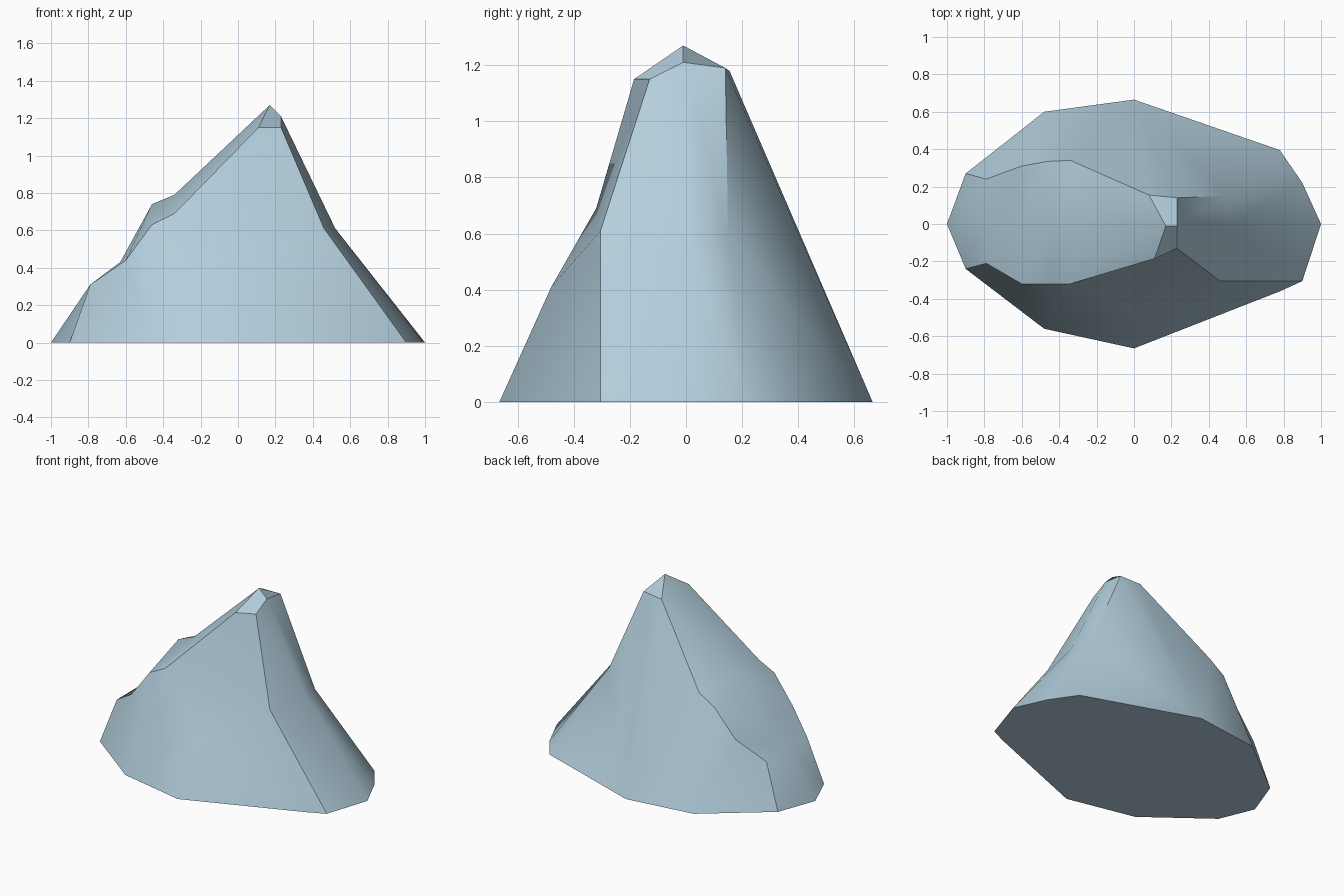
import bpy, bmesh, math

if "Cube" in bpy.data.objects:
    bpy.data.objects.remove(bpy.data.objects["Cube"])

# Crest profiles running left foot -> summit -> right foot
front_crest = [(-.9, -.24, 0), (-.79, -.21, .31), (-.6, -.32, .44), (-.46, -.32, .63), (-.34, -.32, .69),
               (.11, -.185, 1.15), (.23, -.13, 1.15), (.46, -.305, .61), (.9, -.305, 0)]
spine = [(-1, 0, 0), (-.79, 0, .31), (-.63, 0, .43), (-.46, 0, .74), (-.34, 0, .79),
         (.17, -.01, 1.27), (.23, -.01, 1.21), (.52, 0, .61), (1, 0, 0)]
back_crest = [(-.9, .27, 0), (-.79, .24, .31), (-.6, .31, .44), (-.46, .335, .63), (-.34, .34, .71),
              (.08, .155, 1.18), (.23, .14, 1.19), (.49, .15, .59), (.9, .22, 0)]
# Outer foot of the two flanks
front_foot = [(-.48, -.56, 0), (0, -.665, 0), (.78, -.36, 0)]
back_foot = [(-.48, .6, 0), (0, .665, 0), (.78, .395, 0)]

bm = bmesh.new()


def row(points):
    return [bm.verts.new(p) for p in points]


def strip(a, b):
    for i in range(len(a) - 1):
        bm.faces.new((a[i], a[i + 1], b[i + 1], b[i]))


def flank(c, f, upper):
    """Fill a steep side between a crest and its three foot points."""
    for face in [(c[0], f[0], c[2], c[1]), (f[0], c[3], c[2]), (f[2], c[8], c[7])] + upper:
        bm.faces.new(face)


A, S, B = row(front_crest), row(spine), row(back_crest)
F, K = row(front_foot), row(back_foot)
M = bm.verts.new((0, -.48, .41))  # bulge low on the front

# Top ridge band
strip(A, S)
strip(S, B)
# Front flank: steep upper slab over a bulging lower slope
flank(A, F, [(A[4], A[5], A[6], A[7]), (F[0], A[4], A[3]), (F[0], M, A[4]), (A[4], M, A[7]),
             (F[0], F[1], M), (F[1], F[2], M), (M, F[2], A[7])])
# Back flank: broad straight slope
flank(B, K, [(K[0], K[1], B[4], B[3]), (K[1], B[5], B[4]), (K[1], B[6], B[5]),
             (K[1], B[7], B[6]), (K[1], K[2], B[7])])
# Flat underside
bm.faces.new([S[0], A[0], *F, A[8], S[8], B[8], *reversed(K), B[0]])
bmesh.ops.recalc_face_normals(bm, faces=bm.faces)

mesh = bpy.data.meshes.new("ice_rock")
bm.to_mesh(mesh)
bm.free()
rock = bpy.data.objects.new("ice_rock", mesh)
bpy.context.collection.objects.link(rock)

# Pale blue ice colour
ice = bpy.data.materials.new("pale ice blue")
ice.diffuse_color = (.45, .62, .72, 1)
ice.use_nodes = True
ice.node_tree.nodes["Principled BSDF"].inputs["Base Color"].default_value = ice.diffuse_color
mesh.materials.append(ice)

# Soft facets with crisp ridges
bpy.context.view_layer.objects.active = rock
rock.select_set(True)
bpy.ops.object.shade_smooth_by_angle(angle=math.radians(35))
